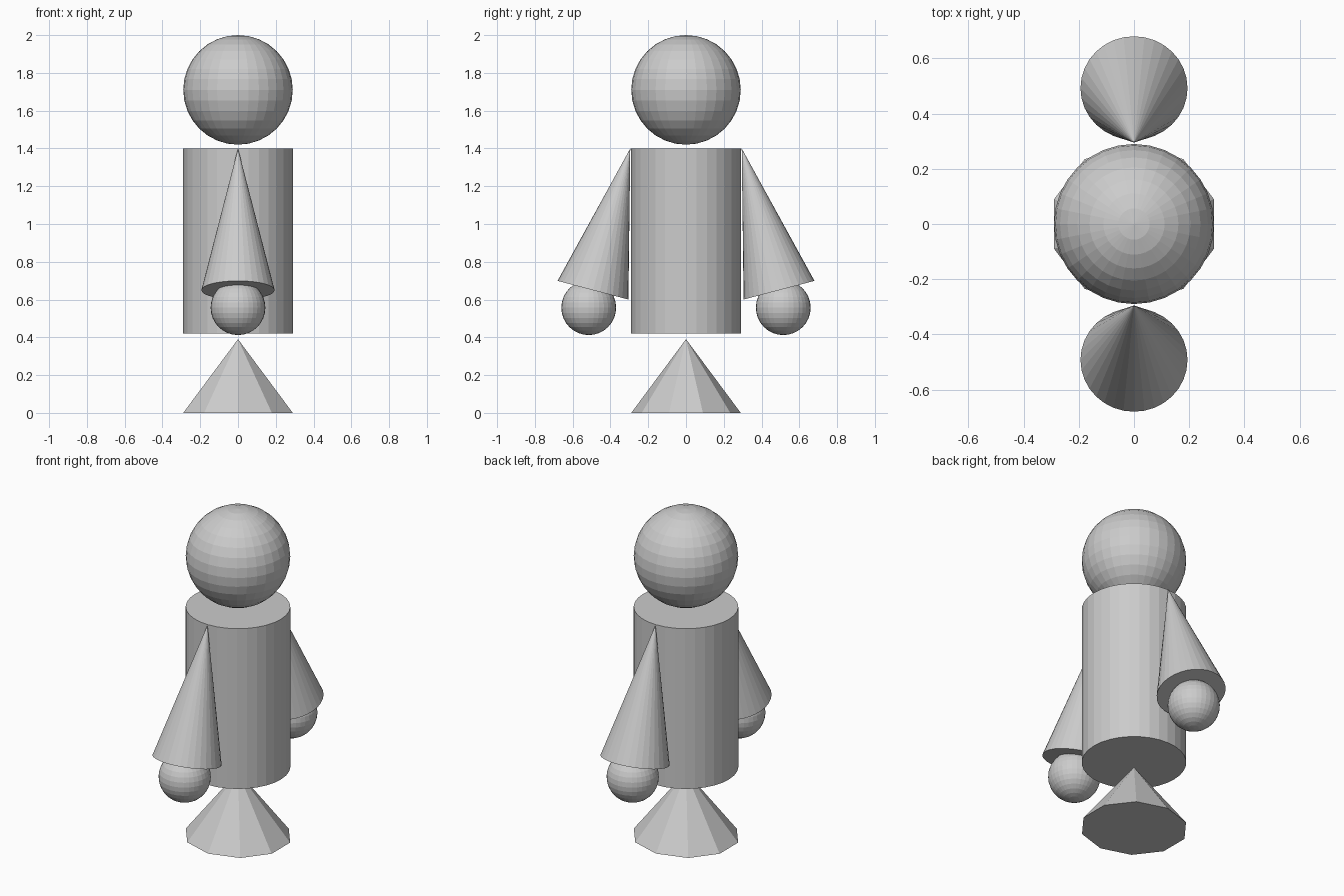
import bpy
import bmesh
from math import radians, cos
from mathutils import Matrix

if "Cube" in bpy.data.objects:
    bpy.data.objects.remove(bpy.data.objects["Cube"])


def add_part(name, build, matrix):
    bm = bmesh.new()
    build(bm)
    bm.transform(matrix)
    mesh = bpy.data.meshes.new(name)
    bm.to_mesh(mesh)
    bm.free()
    obj = bpy.data.objects.new(name, mesh)
    bpy.context.collection.objects.link(obj)
    return obj


def ball(name, radius, location):
    add_part(name, lambda bm: bmesh.ops.create_uvsphere(
        bm, u_segments=32, v_segments=16, radius=radius),
        Matrix.Translation(location))


def cone(name, r_bottom, r_top, height, sides, matrix):
    add_part(name, lambda bm: bmesh.ops.create_cone(
        bm, cap_ends=True, segments=sides, radius1=r_bottom,
        radius2=r_top, depth=height), matrix)


# Head and body
ball("head", 0.29, (0, 0, 1.71))
cone("body", 0.29, 0.29, 0.98, 32, Matrix.Translation((0, 0, 0.91)))

# Ten-sided base, widened in x to match the body width
cone("base", 0.29, 0, 0.39, 10,
     Matrix.Translation((0, 0, 0.195)) @ Matrix.Diagonal((1 / cos(radians(18)), 1, 1, 1)))

# Arms hang from the shoulders and tilt outwards, with a hand below each
arm_length = 0.776
for side, label in ((-1, "front"), (1, "back")):
    cone(label + "_arm", 0.194, 0, arm_length, 32,
         Matrix.Translation((0, side * 0.295, 1.4))
         @ Matrix.Rotation(side * radians(14.75), 4, 'X')
         @ Matrix.Translation((0, 0, -arm_length / 2)))
    ball(label + "_hand", 0.145, (0, side * 0.515, 0.557))
